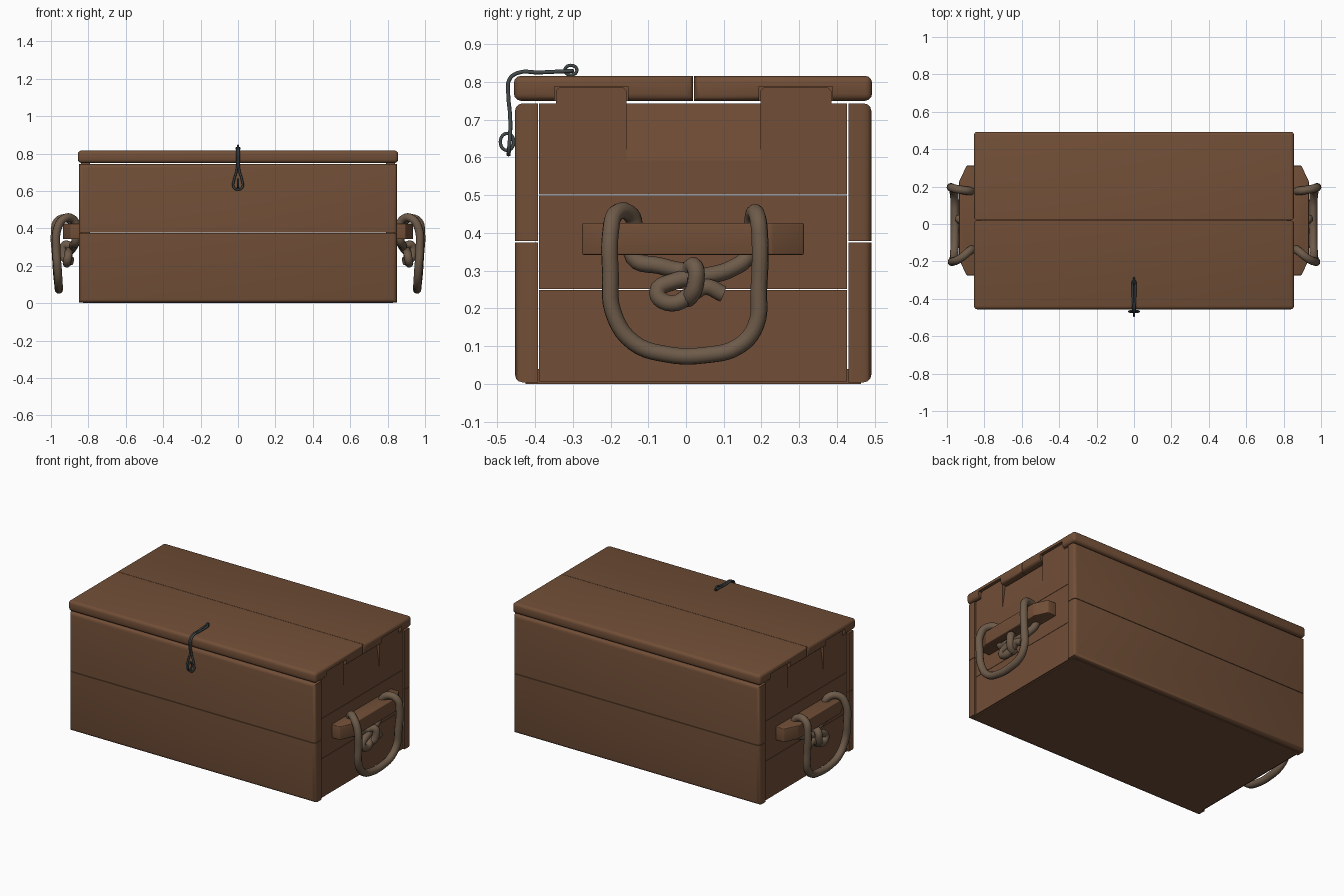
import bpy, bmesh
from mathutils import Vector

cube = bpy.data.objects.get("Cube")
if cube:
    bpy.data.objects.remove(cube, do_unlink=True)


def material(name, rgb):
    m = bpy.data.materials.new(name)
    m.use_nodes = True
    m.diffuse_color = (*rgb, 1)
    node = m.node_tree.nodes["Principled BSDF"]
    node.inputs["Base Color"].default_value = (*rgb, 1)
    node.inputs["Roughness"].default_value = 0.8
    return m


WOOD = material("brown wood", (0.165, 0.077, 0.038))
ROPE = material("grey brown rope", (0.155, 0.105, 0.068))
IRON = material("dark iron", (0.055, 0.065, 0.068))


def activate(ob):
    bpy.ops.object.select_all(action='DESELECT')
    ob.select_set(True)
    bpy.context.view_layer.objects.active = ob


def smooth(ob):
    activate(ob)
    bpy.ops.object.shade_smooth_by_angle(angle=0.6)


def finish(name, bm, mat):
    bmesh.ops.recalc_face_normals(bm, faces=bm.faces)
    me = bpy.data.meshes.new(name)
    bm.to_mesh(me)
    bm.free()
    ob = bpy.data.objects.new(name, me)
    bpy.context.collection.objects.link(ob)
    me.materials.append(mat)
    return ob


def prism(name, outline, vec, mat=WOOD, bevel=0, pick=None):
    """Extrude an outline along vec, rounding the edges chosen by pick."""
    bm = bmesh.new()
    face = bm.faces.new([bm.verts.new(p) for p in outline])
    new = bmesh.ops.extrude_face_region(bm, geom=[face])["geom"]
    for v in new:
        if isinstance(v, bmesh.types.BMVert):
            v.co += Vector(vec)
    if bevel:
        edges = [e for e in bm.edges
                 if pick is None or pick((e.verts[0].co + e.verts[1].co) / 2)]
        bmesh.ops.bevel(bm, geom=edges, offset=bevel, segments=3,
                        profile=0.5, affect='EDGES')
    return finish(name, bm, mat)


def box(name, lo, hi, bevel=0, pick=None):
    (x, y, z), (X, Y, Z) = lo, hi
    ring = [(x, y, z), (X, y, z), (X, Y, z), (x, Y, z)]
    return prism(name, ring, (0, 0, Z - z), WOOD, bevel, pick)


def cut(ob, cutter):
    mod = ob.modifiers.new("cut", 'BOOLEAN')
    mod.object = cutter
    mod.solver = 'EXACT'
    activate(ob)
    bpy.ops.object.modifier_apply(modifier=mod.name)
    bpy.data.objects.remove(cutter, do_unlink=True)


def tube(name, points, radius, mat, cyclic=False, sides=3):
    cu = bpy.data.curves.new(name, 'CURVE')
    cu.dimensions = '3D'
    cu.bevel_depth = radius
    cu.bevel_resolution = sides
    cu.resolution_u = 5
    cu.use_fill_caps = True
    sp = cu.splines.new('BEZIER')
    sp.bezier_points.add(len(points) - 1)
    sp.use_cyclic_u = cyclic
    for bp, p in zip(sp.bezier_points, points):
        bp.co = p
        bp.handle_left_type = bp.handle_right_type = 'AUTO'
    ob = bpy.data.objects.new(name, cu)
    bpy.context.collection.objects.link(ob)
    cu.materials.append(mat)
    activate(ob)
    bpy.ops.object.convert(target='MESH')
    ob.data.shade_smooth()
    return ob


FRONT, BACK, END, TOP = -0.453, 0.491, 0.85, 0.743
INNER_F, INNER_B = -0.392, 0.43
TABS = [(-0.345, -0.157), (0.197, 0.385)]

# Long front and back planks, rounded on their outer rims
for side, outer, inner in (("front", FRONT, INNER_F), ("back", BACK, INNER_B)):
    for level, z0, z1, rim in (("lower", 0.004, 0.375, 0.004), ("upper", 0.378, TOP, TOP)):
        def rounded(c):
            on_outer = abs(c.y - outer) < 1e-4
            return on_outer and (abs(c.z - rim) < 1e-4 or abs(c.x) > END - 1e-3)
        y0, y1 = sorted((outer, inner))
        smooth(box(f"{level}_{side}_plank", (-END, y0, z0), (END, y1, z1), 0.02, rounded))

# Floor board
box("floor_board", (-0.83, -0.425, 0), (0.83, 0.463, 0.04))

# Lid boards, notched for the end tabs
SEAM = 0.02
for side, y0, y1, outer in (("front", -0.456, SEAM - 0.001, -0.456),
                            ("back", SEAM + 0.001, 0.493, 0.493)):
    def lid_rim(c):
        return abs(c.y - outer) < 1e-4 or abs(c.x) > END
    lid = box(f"{side}_lid_board", (-0.856, y0, 0.75), (0.856, y1, 0.816), 0.018, lid_rim)
    a, b = TABS[side == "back"]
    for s in (-1, 1):
        x0, x1 = sorted((s * 0.77, s * 0.95))
        cut(lid, box("notch_cutter", (x0, a - 0.003, 0.7), (x1, b + 0.003, 0.788)))
    smooth(lid)

# Rope path of one handle, ending in the knot below the cleat
handle_path = [
    (0.885, 0.00, 0.225), (0.915, 0.01, 0.230), (0.934, 0.025, 0.265),
    (0.925, 0.022, 0.312), (0.89, 0.00, 0.300), (0.88, -0.07, 0.313),
    (0.868, -0.14, 0.335), (0.864, -0.135, 0.40), (0.88, -0.145, 0.447),
    (0.93, -0.185, 0.452), (0.965, -0.20, 0.40), (0.972, -0.20, 0.29),
    (0.965, -0.193, 0.19), (0.96, -0.14, 0.11), (0.958, -0.05, 0.078),
    (0.958, 0.05, 0.076), (0.96, 0.14, 0.10), (0.966, 0.185, 0.155),
    (0.972, 0.193, 0.25), (0.978, 0.196, 0.38), (0.963, 0.19, 0.44),
    (0.91, 0.18, 0.452), (0.873, 0.175, 0.42), (0.865, 0.165, 0.34),
    (0.878, 0.12, 0.305), (0.893, 0.05, 0.285), (0.905, -0.03, 0.272),
    (0.91, -0.076, 0.242), (0.915, -0.04, 0.213), (0.91, 0.02, 0.242),
    (0.91, 0.05, 0.257), (0.905, 0.098, 0.238)]

for s, side in ((1, "left"), (-1, "right")):
    x_in, depth = s * 0.79, (s * 0.05, 0, 0)
    # End planks
    for level, z0, z1 in (("lower", 0.006, 0.249), ("middle", 0.251, 0.499)):
        ring = [(x_in, INNER_F + 0.003, z0), (x_in, INNER_B - 0.003, z0),
                (x_in, INNER_B - 0.003, z1), (x_in, INNER_F + 0.003, z1)]
        prism(f"{level}_{side}_end_plank", ring, depth)
    # Top end plank with two tabs and a sloped finger recess
    yz = [(INNER_F + 0.003, 0.501), (INNER_B - 0.003, 0.501), (INNER_B - 0.003, TOP)]
    for a, b in reversed(TABS):
        yz += [(b, TOP), (b, 0.776), (b - 0.009, 0.785),
               (a + 0.009, 0.785), (a, 0.776), (a, TOP)]
    yz.append((INNER_F + 0.003, TOP))
    plank = prism(f"top_{side}_end_plank", [(x_in, y, z) for y, z in yz], depth)
    wedge = [(s * x, -0.157, z) for x, z in
             ((0.841, 0.585), (0.9, 0.585), (0.9, 0.82), (0.808, 0.82))]
    cut(plank, prism("recess_cutter", wedge, (0, 0.354, 0)))
    # Tapered cleat
    cleat = [(s * x, y, 0.342) for x, y in
             ((0.83, -0.275), (0.895, -0.275), (0.935, -0.19),
              (0.935, 0.227), (0.895, 0.312), (0.83, 0.312))]
    smooth(prism(f"{side}_cleat", cleat, (0, 0, 0.084), WOOD, 0.004))
    # Knotted rope
    tube(f"{side}_rope_handle", [(s * x, y, z) for x, y, z in handle_path], 0.0225, ROPE)

# Hasp: a bent hairpin of wire, mirrored across the middle
half = [(0.007, -0.325, 0.828), (0.006, -0.39, 0.825), (0.005, -0.445, 0.824),
        (0.005, -0.468, 0.806), (0.005, -0.471, 0.77), (0.007, -0.466, 0.71),
        (0.021, -0.466, 0.66), (0.023, -0.469, 0.62)]
loop = ([(0, -0.302, 0.829)] + half + [(0, -0.470, 0.608)]
        + [(-x, y, z) for x, y, z in reversed(half)])
tube("hasp_wire", loop, 0.006, IRON, True, 1)

# Eyelets on the lid and the front
for name, y, z, r, stretch in (("lid_eyelet", -0.305, 0.831, 0.016, 0.8),
                               ("front_eyelet", -0.474, 0.641, 0.018, 1.25)):
    ring = [(0, y + r * a, z + r * stretch * b)
            for a, b in ((1, 0), (0, 1), (-1, 0), (0, -1))]
    tube(name, ring, 0.005, IRON, True, 1)
